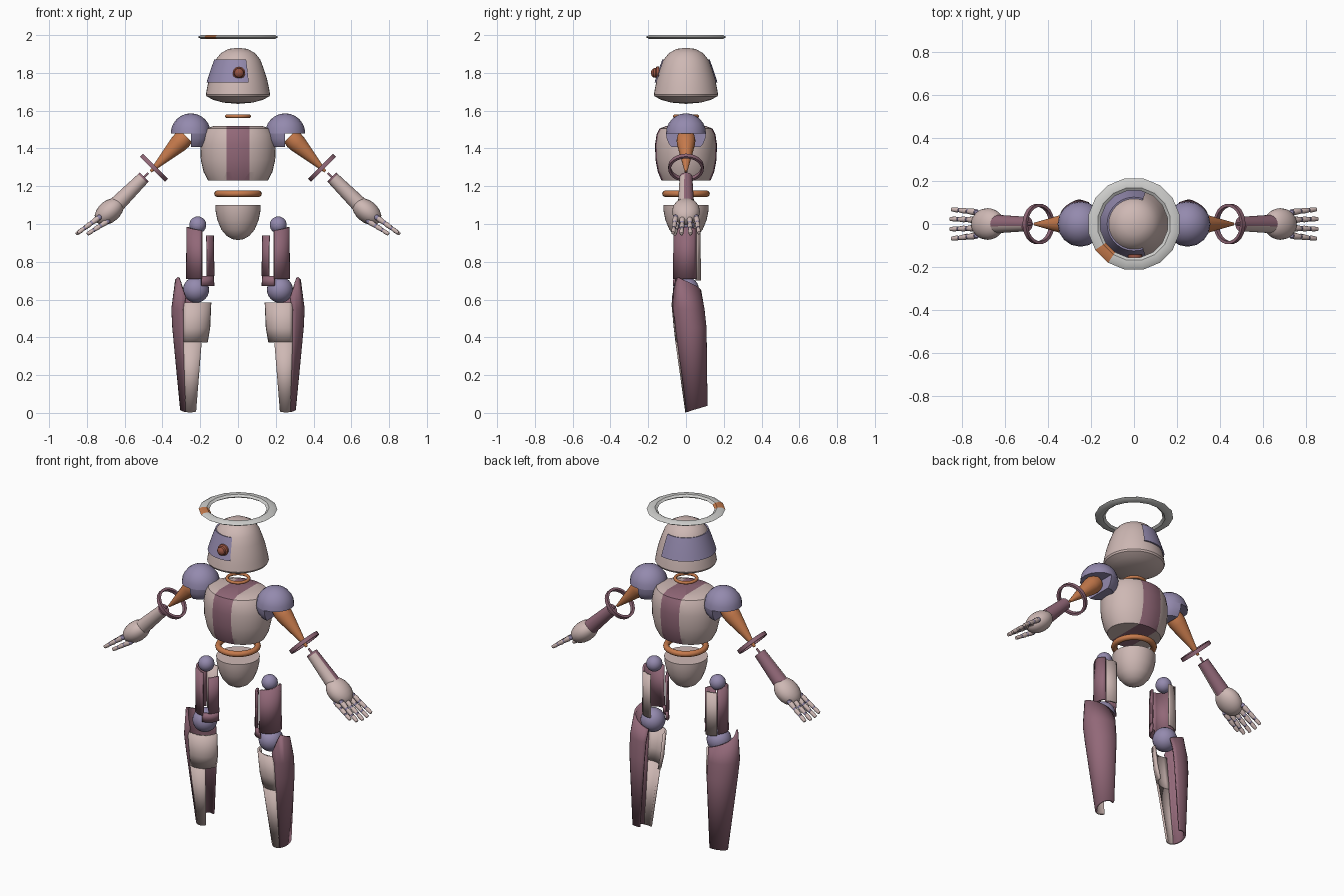
import bpy, bmesh, math
from mathutils import Vector, Matrix

if "Cube" in bpy.data.objects:
    bpy.data.objects.remove(bpy.data.objects["Cube"])


def mat(name, r, g, b):
    m = bpy.data.materials.new(name)
    lin = [((c / 255 + 0.055) / 1.055) ** 2.4 for c in (r, g, b)]
    m.diffuse_color = (*lin, 1)
    m.use_nodes = True
    m.node_tree.nodes["Principled BSDF"].inputs["Base Color"].default_value = m.diffuse_color
    return m


PINK = mat("pale pink", 206, 184, 180)
MAUVE = mat("mauve", 146, 104, 120)
PURPLE = mat("lavender", 148, 138, 174)
ORANGE = mat("copper", 198, 122, 76)
BROWN = mat("red brown", 152, 84, 66)
GREY = mat("light grey", 206, 206, 204)


def finish(bm, name, mats, matrix=None, angle=35):
    if matrix:
        bm.transform(matrix)
    bmesh.ops.recalc_face_normals(bm, faces=bm.faces)
    me = bpy.data.meshes.new(name)
    bm.to_mesh(me)
    bm.free()
    ob = bpy.data.objects.new(name, me)
    bpy.context.collection.objects.link(ob)
    for m in (mats if isinstance(mats, list) else [mats]):
        me.materials.append(m)
    bpy.ops.object.select_all(action='DESELECT')
    ob.select_set(True)
    bpy.context.view_layer.objects.active = ob
    bpy.ops.object.shade_smooth_by_angle(angle=math.radians(angle))
    return ob


def lathe(profile, seg=32, closed=False, phase=0.0, sy=1.0, arc=(0, 360)):
    """Spin (radius, z) points around z; returns a bmesh."""
    bm = bmesh.new()
    full = arc[1] - arc[0] == 360
    n = seg if full else seg + 1
    cols = []
    for i in range(n):
        a = math.radians(arc[0] + (arc[1] - arc[0]) * i / seg + phase)
        cols.append([bm.verts.new((r * math.cos(a), r * math.sin(a) * sy, z)) for r, z in profile])
    k = len(profile)
    for i in range(seg):
        A, B = cols[i], cols[(i + 1) % n]
        for j in range(k if closed else k - 1):
            j2 = (j + 1) % k
            bm.faces.new((A[j], B[j], B[j2], A[j2]))
    if full and not closed:
        for j in (0, k - 1):
            if profile[j][0] > 0:
                bm.faces.new([c[j] for c in cols])
    bmesh.ops.remove_doubles(bm, verts=bm.verts, dist=1e-5)
    return bm


def along(p, d):
    return Matrix.Translation(p) @ Vector(d).to_track_quat('Z', 'Y').to_matrix().to_4x4()


def ball(name, p, r, m, seg=24, rot=None, scale=(1, 1, 1)):
    bm = bmesh.new()
    bmesh.ops.create_uvsphere(bm, u_segments=seg, v_segments=seg // 2, radius=r)
    M = Matrix.Translation(p)
    if rot:
        M = M @ rot
    return finish(bm, name, m, M @ Matrix.Diagonal((*scale, 1)))


def torus(name, z, R, r, m):
    pr = [(R + r * math.cos(t * math.pi / 5), z + r * math.sin(t * math.pi / 5)) for t in range(10)]
    return finish(lathe(pr, 32, True), name, m, angle=60)


def keep(bm, co, no):
    """Cut away the side the normal points to and cap the cut."""
    res = bmesh.ops.bisect_plane(bm, geom=bm.verts[:] + bm.edges[:] + bm.faces[:],
                                 plane_co=co, plane_no=no, clear_outer=True)
    edges = [e for e in res["geom_cut"] if isinstance(e, bmesh.types.BMEdge)]
    bmesh.ops.edgenet_fill(bm, edges=edges)


def shell(name, s, secs, a0, a1, m, top=None, bottom=None, n=10, t=0.012):
    """Curved plate through (z, cx, cy, rx, ry) sections; angle 0 is outward, -90 is front."""
    bm = bmesh.new()
    rows = []
    for i, (z, cx, cy, rx, ry) in enumerate(secs):
        row = []
        for j in range(n + 1):
            a = a0 + (a1 - a0) * j / n
            x, y = cx + rx * math.cos(math.radians(a)), cy + ry * math.sin(math.radians(a))
            zz = top(a) if top and i == len(secs) - 1 else bottom(y) if bottom and i == 0 else z
            row.append(bm.verts.new((s * x, y, zz)))
        rows.append(row)
    for A, B in zip(rows, rows[1:]):
        for j in range(n):
            bm.faces.new((A[j], A[j + 1], B[j + 1], B[j]))
    ob = finish(bm, name, m)
    mod = ob.modifiers.new("thickness", 'SOLIDIFY')
    mod.thickness, mod.offset = t, 0
    return ob


# Halo with one copper segment
bm = lathe([(.158, 1.99), (.172, 2), (.2, 2), (.217, 1.99), (.2, 1.98), (.172, 1.98)], 16, True, 11.25)
for f in bm.faces:
    c = f.calc_center_median()
    f.material_index = int(abs(math.degrees(math.atan2(c.y, c.x)) + 135) < 5)
finish(bm, "halo", [GREY, ORANGE])

# Head, wrap-around visor (faces -x) and side bolt
dome = [(.0, 1.933), (.05, 1.927), (.09, 1.905), (.118, 1.87), (.137, 1.82), (.153, 1.77),
        (.164, 1.72), (.17, 1.685), (.165, 1.675), (.13, 1.657), (.08, 1.643), (0, 1.636)]
finish(lathe(dome, 40), "head", PINK)
visor = [(.116, 1.87), (.125, 1.872), (.144, 1.82), (.16, 1.77), (.167, 1.748), (.156, 1.748), (.135, 1.82)]
finish(lathe(visor, 32, True, arc=(70, 290)), "visor", PURPLE)
finish(lathe([(0, 0), (.033, 0), (.033, .012), (.026, .018), (.024, .03), (.014, .04), (0, .043)], 20),
       "side_bolt", BROWN, along((.005, -.143, 1.8), (0, -1, 0)))

# Neck ring, chest with centre stripe, waist ring, pelvis
torus("neck_ring", 1.57, .06, .009, ORANGE)
chest = [(0, 1.52), (.13, 1.518), (.172, 1.505), (.19, 1.475), (.2, 1.42), (.197, 1.34),
         (.182, 1.275), (.158, 1.23), (0, 1.23)]
bm = lathe(chest, 36, sy=.82)
for x in (-.062, .062):
    bmesh.ops.bisect_plane(bm, geom=bm.verts[:] + bm.edges[:] + bm.faces[:], plane_co=(x, 0, 0), plane_no=(1, 0, 0))
for f in bm.faces:
    f.material_index = int(abs(f.calc_center_median().x) < .062)
finish(bm, "chest", [PINK, MAUVE])
torus("waist_ring", 1.16, .109, .017, ORANGE)
finish(lathe([(0, 1.1), (.12, 1.1), (.119, 1.07), (.109, 1.02), (.088, .97), (.06, .937), (.03, .92), (0, .915)], 32),
       "pelvis", PINK)

for s, side in ((-1, "left"), (1, "right")):
    def P(x, y, z):
        return Vector((s * x, y, z))
    D = P(.7, 0, -.7).normalized()

    # Shoulder: upper half dome and inner lower quarter
    for part, cuts in (("cap", [((0, 0, 0), (0, 0, -1))]),
                       ("socket", [((0, 0, 0), (0, 0, 1)), ((0, 0, 0), (s, 0, 0)), ((0, 0, -.072), (0, 0, -1))])):
        bm = bmesh.new()
        bmesh.ops.create_uvsphere(bm, u_segments=16, v_segments=12, radius=.106)
        for co, no in cuts:
            keep(bm, co, no)
        finish(bm, f"shoulder_{part}_{side}", PURPLE, Matrix.Translation(P(.25, 0, 1.48)))

    # Tapered upper arm and elbow hoop
    finish(lathe([(0, 0), (.045, 0), (.05, .03), (.048, .06), (.007, .265), (0, .265)], 20),
           f"upper_arm_{side}", ORANGE, along(P(.275, 0, 1.465), D))
    finish(lathe([(.08, -.011), (.094, -.011), (.094, .011), (.08, .011)], 32, True),
           f"elbow_hoop_{side}", MAUVE, along(P(.445, 0, 1.298), D))

    # Forearm with pale front panel
    bm = lathe([(0, .0), (.006, 0), (.006, .03), (.034, .03), (.034, .042), (.044, .26), (0, .26)], 24)
    bm.transform(along(P(.475, 0, 1.27), D))
    for f in bm.faces:
        f.normal_update()
        f.material_index = int(f.calc_center_median().y < -.012 and f.calc_area() > .0005)
    finish(bm, f"forearm_{side}", [MAUVE, PINK])

    # Palm, then fingers made of segments and joint balls
    H = P(.77, 0, -.64).normalized()
    ball(f"palm_{side}", P(.682, 0, 1.066), 1, PINK, 20, H.to_track_quat('Z', 'Y').to_matrix().to_4x4(),
         (.058, .074, .088) if abs((H.to_track_quat('Z', 'Y') @ Vector((0, 1, 0))).y) > .5 else (.074, .058, .088))
    digits = [(P(.735, y, 1.035), P(.862 - abs(y) * .2, y * 1.25, .942 + abs(y) * .15))
              for y in (-.055, -.019, .019, .055)]
    digits.append((P(.69, -.045, 1.015), P(.8, -.06, .945)))
    for i, (a, b) in enumerate(digits):
        step = (b - a) / 3
        L = step.length
        for j in range(3):
            p = a + step * j
            r = .0155 - .0018 * j
            finish(lathe([(0, 0), (r * .8, .003), (r, L * .4), (r * .8, L * .92), (0, L)], 10),
                   f"finger_{i}_{j}_{side}", PINK, along(p, step), 60)
            ball(f"knuckle_{i}_{j}_{side}", p, r * .95, PURPLE, 10)

    # Hip and knee balls
    ball(f"hip_ball_{side}", P(.213, 0, .995), .045, PURPLE)
    ball(f"knee_ball_{side}", P(.222, 0, .652), .069, PURPLE)

    # Thigh plates: outer, rear, inner strut and its foot
    def thigh(z0, z1):
        return [(z0, .2, .005, .07, .068), (z1, .2, .005, .066, .066)]
    shell(f"thigh_outer_{side}", s, thigh(.71, .98), -98, 45, MAUVE, top=lambda a: .985 - .0002 * abs(a))
    shell(f"thigh_rear_{side}", s, thigh(.7, .96), 47, 100, PINK)
    shell(f"thigh_inner_{side}", s, thigh(.725, .94), -175, -122, MAUVE)
    shell(f"thigh_lip_{side}", s, thigh(.672, .725), -175, -95, MAUVE)

    # Shin plates: outer shell with peaked top, front panel and inner flap
    low = (0, .255, .055, .046, .053)
    mid = [(.45, .25, .022, .092, .081), (.55, .25, .01, .097, .082)]
    shell(f"shin_outer_{side}", s, [low] + mid + [(.72, .24, 0, .088, .076)], -66, 115, MAUVE, n=16,
          top=lambda a: .72 - (.11 * (-35 - a) / 31 if a < -35 else .08 * (a + 35) / 125),
          bottom=lambda y: max(0, .003 + .32 * y))
    shell(f"shin_front_{side}", s, [low, (.375, .25, .03, .084, .08)], -64, -130, PINK,
          bottom=lambda y: max(0, .003 + .32 * y))
    shell(f"shin_flap_{side}", s, [(.375, .25, .03, .084, .08), (.45, .246, .022, .093, .081),
                                   (.585, .244, .008, .097, .08)], -64, -178, PINK)
